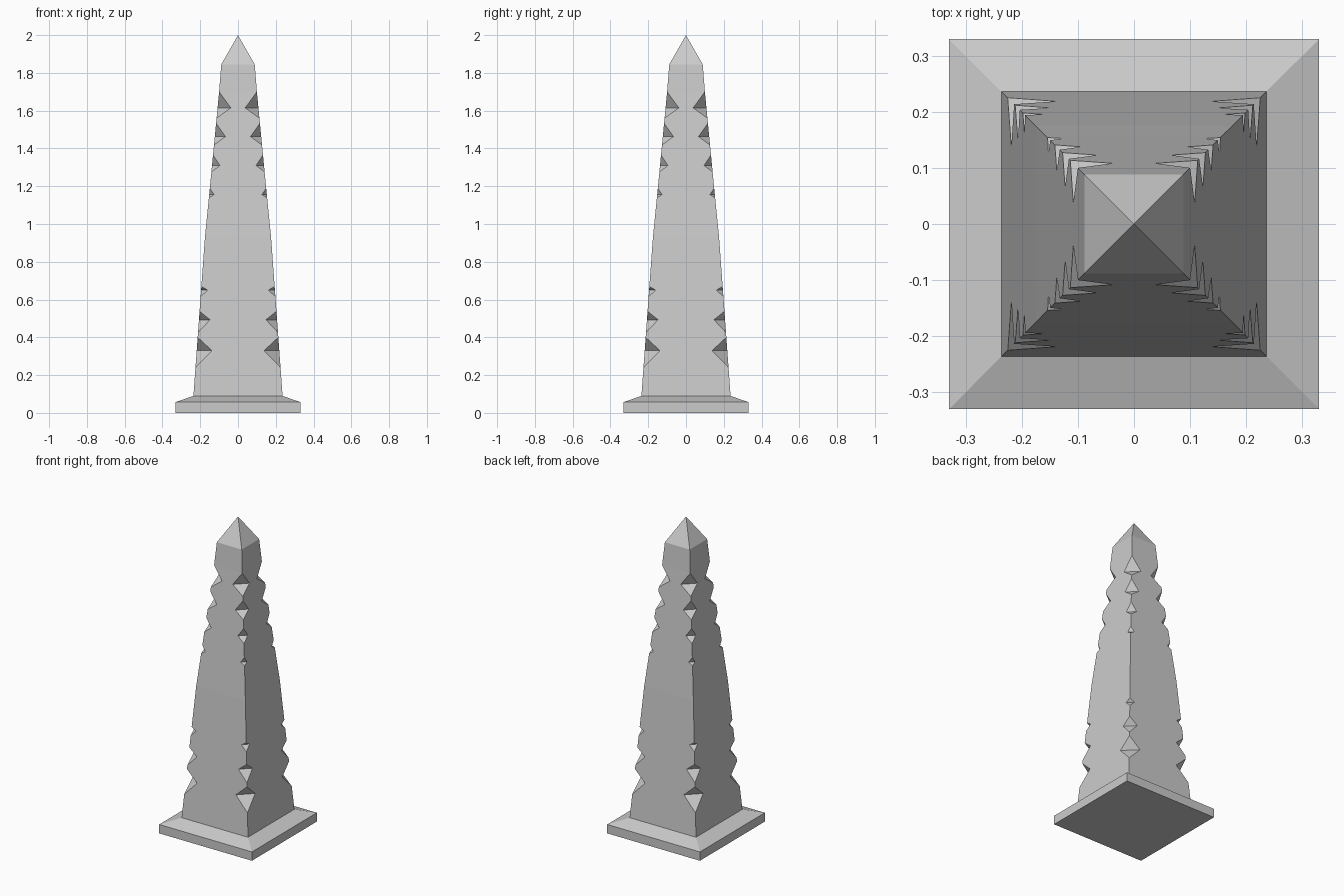
import bpy
import bmesh

cube = bpy.data.objects.get("Cube")
if cube:
    bpy.data.objects.remove(cube, do_unlink=True)

stone = bpy.data.materials.new("grey stone")
stone.use_nodes = True
colour = (0.6, 0.6, 0.6, 1)
stone.diffuse_color = colour
stone.node_tree.nodes["Principled BSDF"].inputs["Base Color"].default_value = colour

# Tapered shaft profile: height, half width
PROFILE = [(0.09, 0.236), (0.67, 0.194), (0.93, 0.175), (1.14, 0.154), (1.7, 0.1), (1.845, 0.0885)]
# Corner notches: bottom, deepest height, top, half width left on the face
NOTCHES = [(0.24, 0.33, 0.4, 0.138), (0.425, 0.493, 0.538, 0.148), (0.615, 0.65, 0.675, 0.161),
           (1.135, 1.155, 1.19, 0.126), (1.275, 1.31, 1.365, 0.095),
           (1.418, 1.463, 1.533, 0.066), (1.56, 1.615, 1.7, 0.038)]
CORNERS = [(-1, -1), (1, -1), (1, 1), (-1, 1)]


def half_width(z):
    for (z0, w0), (z1, w1) in zip(PROFILE, PROFILE[1:]):
        if z <= z1:
            return w0 + (w1 - w0) * (z - z0) / (z1 - z0)
    return PROFILE[-1][1]


def add_object(name, bm):
    bmesh.ops.recalc_face_normals(bm, faces=bm.faces)
    mesh = bpy.data.meshes.new(name)
    bm.to_mesh(mesh)
    bm.free()
    mesh.materials.append(stone)
    obj = bpy.data.objects.new(name, mesh)
    bpy.context.collection.objects.link(obj)


def ring(bm, z, w, inset=None):
    """Per corner, the vertex where the x-running and y-running walls end."""
    verts = []
    for sx, sy in CORNERS:
        if inset is None:
            v = bm.verts.new((sx * w, sy * w, z))
            verts.append((v, v))
        else:
            verts.append((bm.verts.new((sx * inset, sy * w, z)),
                          bm.verts.new((sx * w, sy * inset, z))))
    return verts


def bridge(bm, low, high):
    for i in range(4):
        j, wall = (i + 1) % 4, i % 2
        bm.faces.new((low[i][wall], low[j][wall], high[j][wall], high[i][wall]))
        # Notch facet between the two walls at this corner
        facet = list(dict.fromkeys(low[i] + high[i]))
        if len(facet) == 3:
            bm.faces.new(facet)


# Notched shaft with pointed cap
levels = {z: None for z, w in PROFILE}
for bottom, middle, top, inset in NOTCHES:
    levels.update({bottom: None, middle: inset, top: None})
bm = bmesh.new()
rings = [ring(bm, z, half_width(z), levels[z]) for z in sorted(levels)]
for low, high in zip(rings, rings[1:]):
    bridge(bm, low, high)
bm.faces.new([c[0] for c in rings[0]])
apex = bm.verts.new((0, 0, 2))
for i in range(4):
    bm.faces.new((rings[-1][i][0], rings[-1][(i + 1) % 4][0], apex))
add_object("obelisk_shaft", bm)

# Square plinth with sloped top
bm = bmesh.new()
rings = [ring(bm, z, w) for z, w in ((0, 0.33), (0.057, 0.33), (0.09, 0.236))]
for low, high in zip(rings, rings[1:]):
    bridge(bm, low, high)
for end in (rings[0], rings[-1]):
    bm.faces.new([c[0] for c in end])
add_object("plinth", bm)
